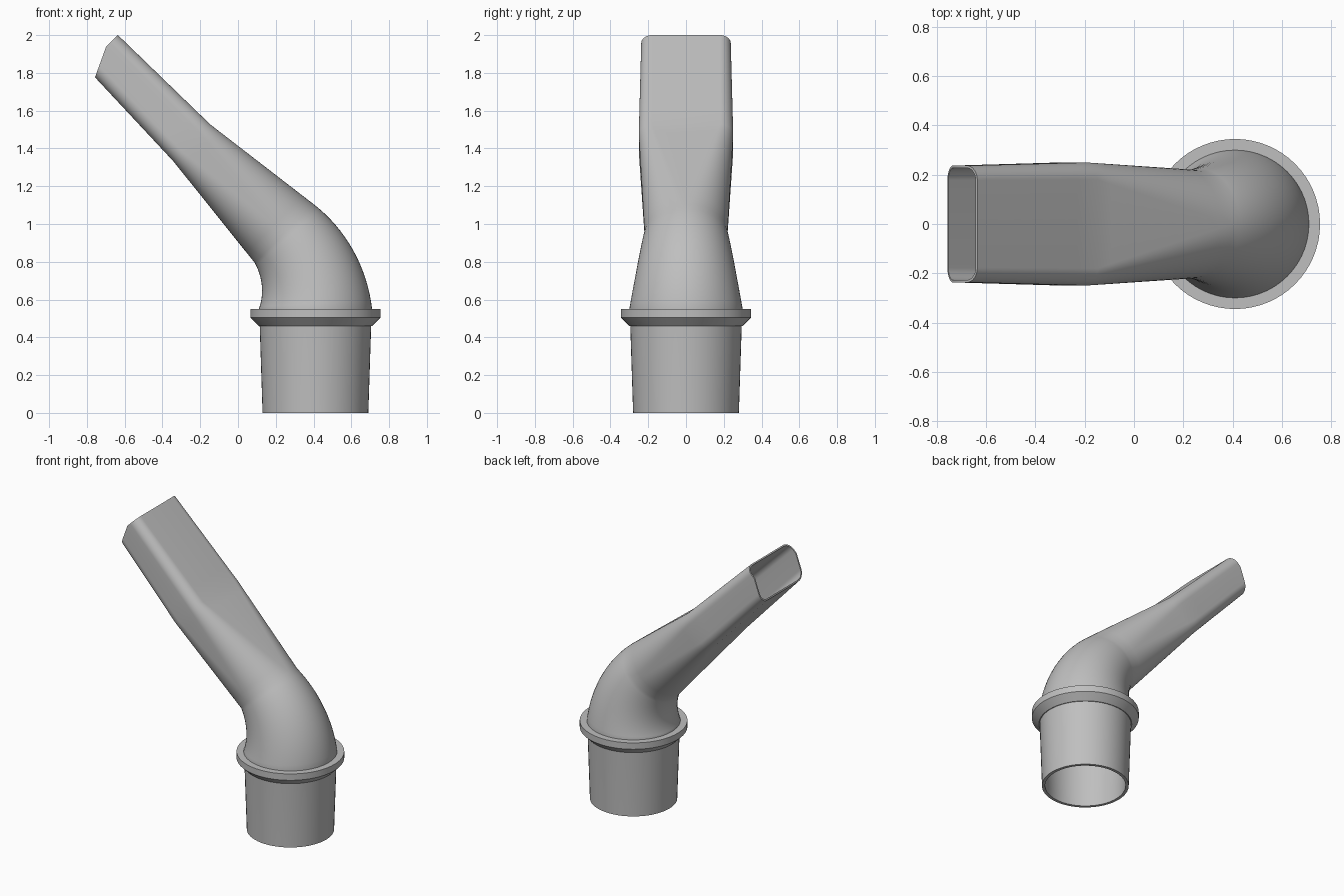
import bpy, bmesh, math
from mathutils import Vector

if "Cube" in bpy.data.objects:
    bpy.data.objects.remove(bpy.data.objects["Cube"])

grey = bpy.data.materials.new("warm_grey_plastic")
grey.diffuse_color = (0.52, 0.52, 0.52, 1)
grey.use_nodes = True
grey.node_tree.nodes["Principled BSDF"].inputs["Base Color"].default_value = grey.diffuse_color
AXIS_X = 0.41      # centre of the round socket
BEND = 0.565       # centreline radius of the elbow
TILT = math.pi / 4


def finish(name, bm, angle=30):
    bmesh.ops.remove_doubles(bm, verts=bm.verts, dist=0.0002)
    bmesh.ops.recalc_face_normals(bm, faces=bm.faces)
    me = bpy.data.meshes.new(name)
    bm.to_mesh(me)
    bm.free()
    me.materials.append(grey)
    ob = bpy.data.objects.new(name, me)
    bpy.context.collection.objects.link(ob)
    bpy.ops.object.select_all(action='DESELECT')
    ob.select_set(True)
    bpy.context.view_layer.objects.active = ob
    bpy.ops.object.shade_smooth_by_angle(angle=math.radians(angle))
    return ob


def ring(centre, tilt, cv, cy, r, cut=0.0, seg=14):
    """Rounded rectangle: corner centres at (cv, cy), corner radius r."""
    d = Vector((-math.sin(tilt), 0, math.cos(tilt)))
    n = Vector((math.cos(tilt), 0, math.sin(tilt)))
    flat = []
    for q, (sv, sy) in enumerate([(1, 1), (-1, 1), (-1, -1), (1, -1)]):
        for i in range(seg + 1):
            a = (q + i / seg) * math.pi / 2
            flat.append((sv * cv + r * math.cos(a), sy * cy + r * math.sin(a)))
        if q in (0, 2):    # extra point where the mouth cut bends
            flat.append((0.52 * cv, sy * (cy + r)))
    kink = 0.52 * cv
    return [centre + n * v + Vector((0, y, 0))
            - d * cut * 0.47 * max(0, kink - v) for v, y in flat]


def lerp(a, b, t):
    return a + (b - a) * t


# Stations along the tube: centre, tilt, cv, cy, r, cut, wall
stations = []
for z, r in [(0, 0.28), (0.46, 0.295), (0.55, 0.30)]:
    stations.append((Vector((AXIS_X, 0, z)), 0, 0, 0, r, 0, 0.02))
for i in range(1, 17):                                  # elbow
    t = i / 16
    a = TILT * t
    c = Vector((AXIS_X - BEND + BEND * math.cos(a), 0, 0.55 + BEND * math.sin(a)))
    stations.append((c, a, 0, 0, lerp(0.30, 0.22, t), 0, lerp(0.02, 0.015, t)))
joint = stations[-1][0]
neck = Vector((-0.245, 0, 1.43))
mouth = Vector((-0.722, 0, 1.914))
for i in range(1, 11):                                  # round to flat
    t = i / 10
    stations.append((joint.lerp(neck, t), TILT, 0.068 * t, 0.18 * t,
                     lerp(0.22, 0.07, t), 0, lerp(0.015, 0.012, t)))
for i in range(1, 7):                                   # flat nozzle
    t = i / 6
    stations.append((neck.lerp(mouth, t), TILT, lerp(0.068, 0.062, t),
                     lerp(0.18, 0.177, t), lerp(0.07, 0.06, t), t,
                     lerp(0.012, 0.01, t)))

# Hollow tube: outer skin up, inner skin back down, closed at both rims
bm = bmesh.new()
loops = [ring(*s[:6]) for s in stations]
loops += [ring(*s[:4], s[4] - s[6], s[5]) for s in reversed(stations)]
rows = [[bm.verts.new(p) for p in loop] for loop in loops]
count = len(rows[0])
for i, row in enumerate(rows):
    nxt = rows[(i + 1) % len(rows)]
    for j in range(count):
        k = (j + 1) % count
        bm.faces.new((row[j], row[k], nxt[k], nxt[j]))
finish("bent_nozzle_tube", bm)

# Stop collar with a bevelled underside
bm = bmesh.new()
profile = [(0.29, 0.46), (0.30, 0.46), (0.345, 0.505), (0.345, 0.55), (0.29, 0.55)]
pts = [bm.verts.new((AXIS_X + r, 0, z)) for r, z in profile]
edges = [bm.edges.new((pts[i], pts[(i + 1) % len(pts)])) for i in range(len(pts))]
bmesh.ops.spin(bm, geom=pts + edges, cent=(AXIS_X, 0, 0), axis=(0, 0, 1),
               angle=2 * math.pi, steps=64, use_merge=True)
finish("stop_collar", bm)
